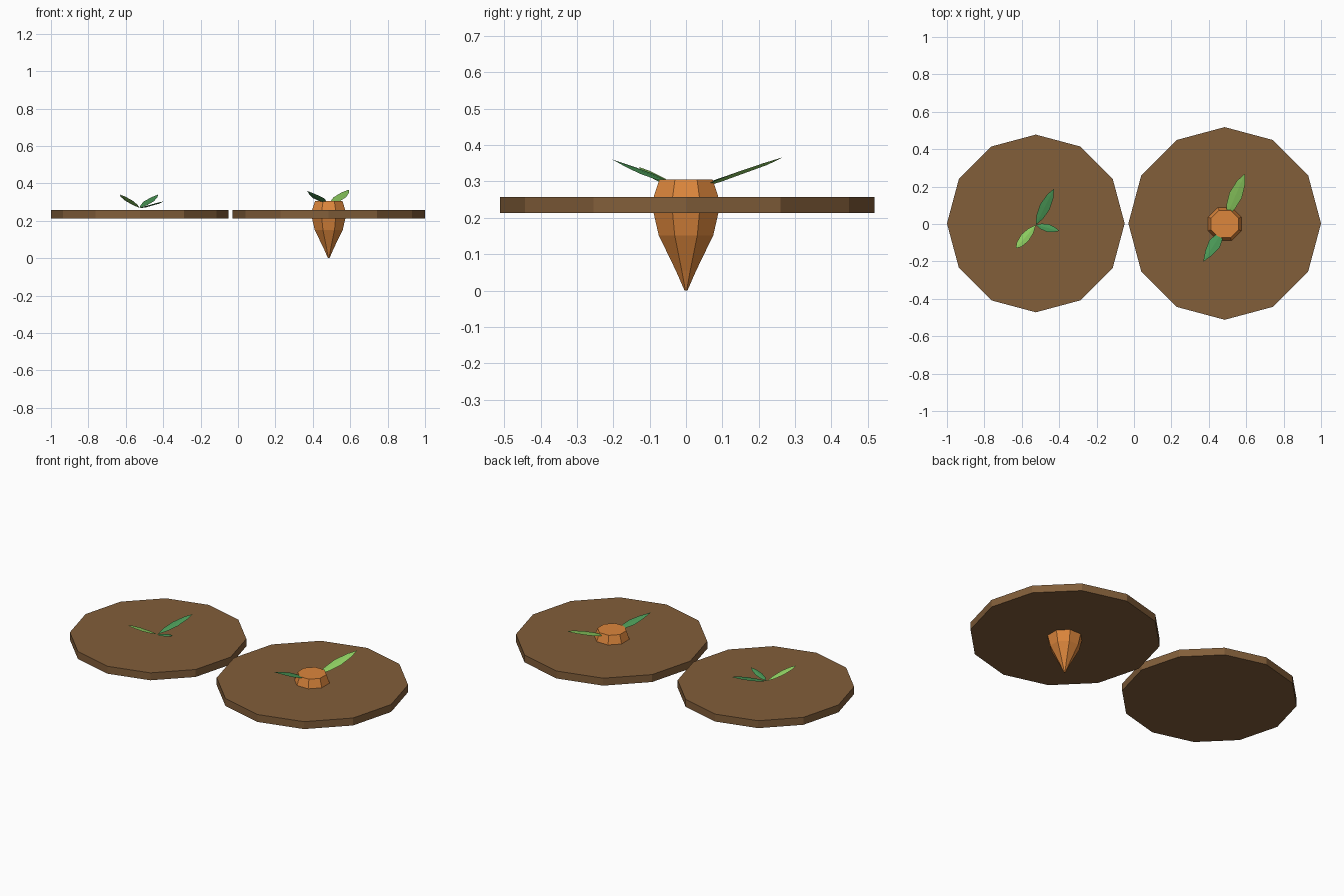
import bpy, bmesh, math
from mathutils import Vector

if "Cube" in bpy.data.objects:
    bpy.data.objects.remove(bpy.data.objects["Cube"])


def material(name, rgb):
    m = bpy.data.materials.new(name)
    lin = [((c / 255 + 0.055) / 1.055) ** 2.4 for c in rgb]
    m.diffuse_color = (*lin, 1)
    m.use_nodes = True
    m.node_tree.nodes["Principled BSDF"].inputs["Base Color"].default_value = m.diffuse_color
    return m


SOIL = material("soil brown", (130, 94, 58))
ORANGE = material("carrot orange", (220, 134, 60))
LIGHT = material("light green", (146, 212, 100))
DARK = material("dark green", (76, 155, 88))


def finish(name, bm, mat):
    bmesh.ops.recalc_face_normals(bm, faces=bm.faces)
    me = bpy.data.meshes.new(name)
    bm.to_mesh(me)
    bm.free()
    me.materials.append(mat)
    ob = bpy.data.objects.new(name, me)
    bpy.context.collection.objects.link(ob)
    return ob


def lathe(name, center, profile, sides, turn, mat):
    """Faceted solid of stacked rings, given as (radius, height) pairs."""
    bm = bmesh.new()
    rings = []
    for r, z in profile:
        rings.append([bm.verts.new((center[0] + r * math.cos(turn + math.tau * i / sides),
                                    center[1] + r * math.sin(turn + math.tau * i / sides), z))
                      for i in range(sides)])
    for a, b in zip(rings, rings[1:]):
        for i in range(sides):
            j = (i + 1) % sides
            bm.faces.new((a[i], a[j], b[j], b[i]))
    bm.faces.new(rings[0])
    bm.faces.new(rings[-1])
    return finish(name, bm, mat)


def leaf(name, base, tip, width, mat, widest=0.5):
    """Thin pointed blade with a diamond cross-section."""
    base, tip = Vector(base), Vector(tip)
    axis = tip - base
    side = axis.cross(Vector((0, 0, 1))).normalized()
    up = side.cross(axis).normalized()
    bm = bmesh.new()
    start, end = bm.verts.new(base), bm.verts.new(tip)
    rings = []
    for t, w in ((widest * 0.45, 0.7), (widest, 1.0), (widest + 0.3, 0.65)):
        c = base + axis * t
        h = side * width * w / 2
        rings.append([bm.verts.new(p) for p in
                      (c + h, c + up * 0.002, c - h, c - up * 0.005)])
    for i in range(4):
        j = (i + 1) % 4
        bm.faces.new((start, rings[0][i], rings[0][j]))
        bm.faces.new((end, rings[-1][j], rings[-1][i]))
        for a, b in zip(rings, rings[1:]):
            bm.faces.new((a[i], b[i], b[j], a[j]))
    return finish(name, bm, mat)


# Soil discs
for name, x, r in (("left_soil_disc", -0.525, 0.475), ("right_soil_disc", 0.485, 0.515)):
    lathe(name, (x, 0.003), [(r, 0.213), (r, 0.257)], 12, 0, SOIL)

# Carrot root, flat sides facing the axes
k = 1 / math.cos(math.pi / 8)
root = [(0.004, 0), (0.028, 0.055), (0.075, 0.152), (0.089, 0.213), (0.089, 0.257), (0.073, 0.306)]
lathe("carrot_root", (0.485, 0), [(r * k, z) for r, z in root], 8, math.pi / 8, ORANGE)

# Carrot leaves
leaf("carrot_back_leaf", (0.495, 0.04, 0.284), (0.592, 0.268, 0.367), 0.072, LIGHT, 0.5)
leaf("carrot_front_leaf", (0.470, -0.045, 0.295), (0.370, -0.202, 0.360), 0.068, DARK, 0.4)

# Seedling leaves
stem = (-0.525, -0.005, 0.268)
leaf("seedling_back_leaf", stem, (-0.428, 0.188, 0.340), 0.058, DARK, 0.5)
leaf("seedling_front_leaf", stem, (-0.631, -0.130, 0.340), 0.052, LIGHT, 0.55)
leaf("seedling_side_leaf", stem, (-0.400, -0.037, 0.303), 0.042, DARK, 0.5)
